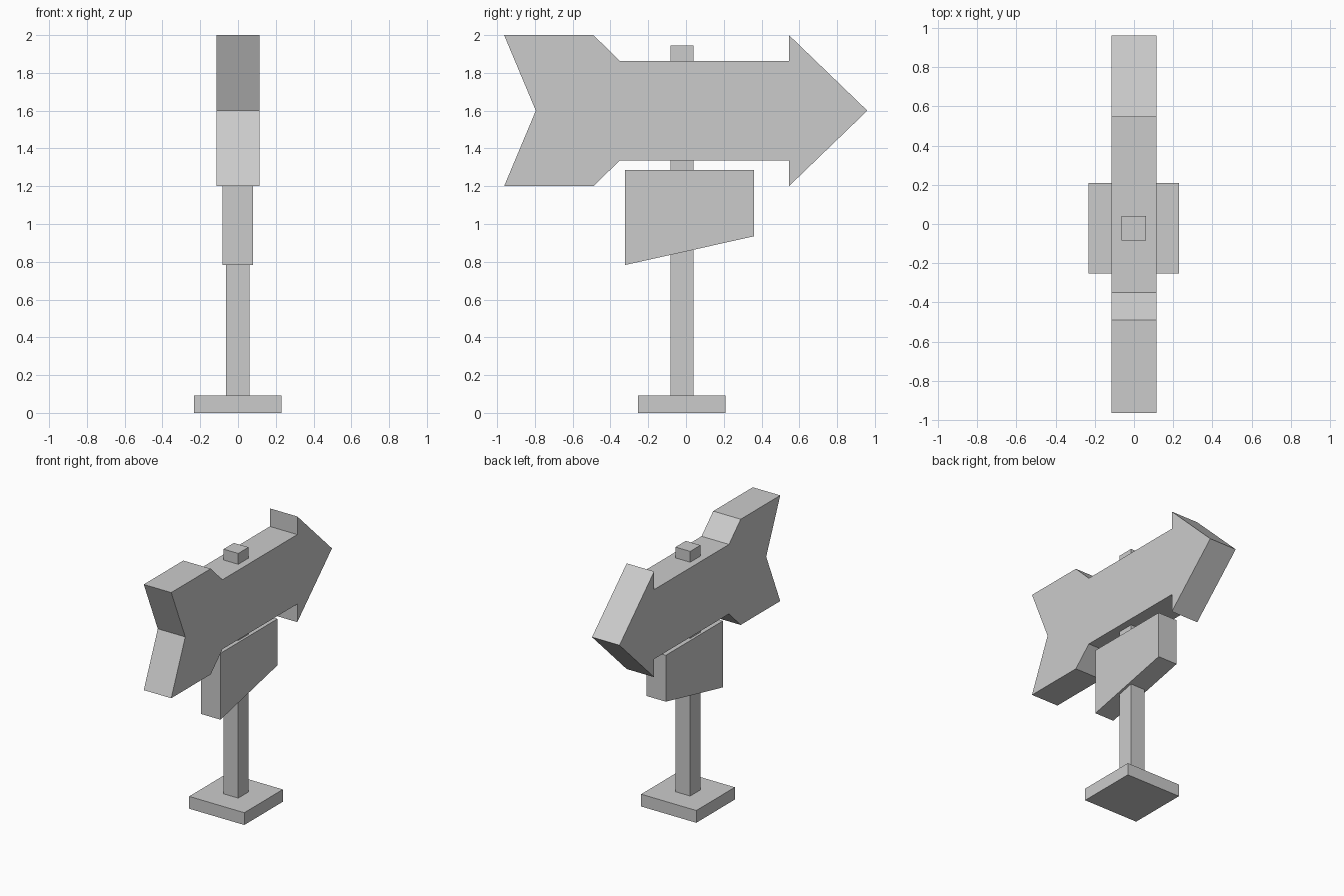
import bpy
import bmesh

if "Cube" in bpy.data.objects:
    bpy.data.objects.remove(bpy.data.objects["Cube"])


def box(name, x, y, z):
    """Box from (min, max) ranges on each axis."""
    profile(name, [(y[0], z[0]), (y[1], z[0]), (y[1], z[1]), (y[0], z[1])], *x)


def profile(name, points, x0, x1):
    """Extrude a side outline (y, z) from x0 to x1."""
    bm = bmesh.new()
    face = bm.faces.new([bm.verts.new((x0, y, z)) for y, z in points])
    ext = bmesh.ops.extrude_face_region(bm, geom=[face])
    verts = [g for g in ext["geom"] if isinstance(g, bmesh.types.BMVert)]
    bmesh.ops.translate(bm, verts=verts, vec=(x1 - x0, 0, 0))
    bmesh.ops.recalc_face_normals(bm, faces=bm.faces)
    mesh = bpy.data.meshes.new(name)
    bm.to_mesh(mesh)
    bm.free()
    bpy.context.collection.objects.link(bpy.data.objects.new(name, mesh))


# Foot and upright
box("base_plate", (-0.232, 0.23), (-0.253, 0.208), (0, 0.093))
box("post", (-0.063, 0.06), (-0.083, 0.04), (0.093, 1.945))

# Arrow sign: upper outline mirrored about its centre line
MID = 1.60
upper = [(-0.49, 0.40), (-0.35, 0.263), (0.545, 0.263), (0.545, 0.40)]
half = [(-0.963, 0.40)] + upper
outline = ([(-0.795, MID)] + [(y, MID + h) for y, h in half] + [(0.96, MID)]
           + [(y, MID - h) for y, h in reversed(half)])
profile("arrow_sign", outline, -0.115, 0.115)

# Small board with a slanted lower edge
profile("lower_board", [(-0.322, 0.783), (0.36, 0.935), (0.36, 1.286), (-0.322, 1.286)],
        -0.083, 0.079)
